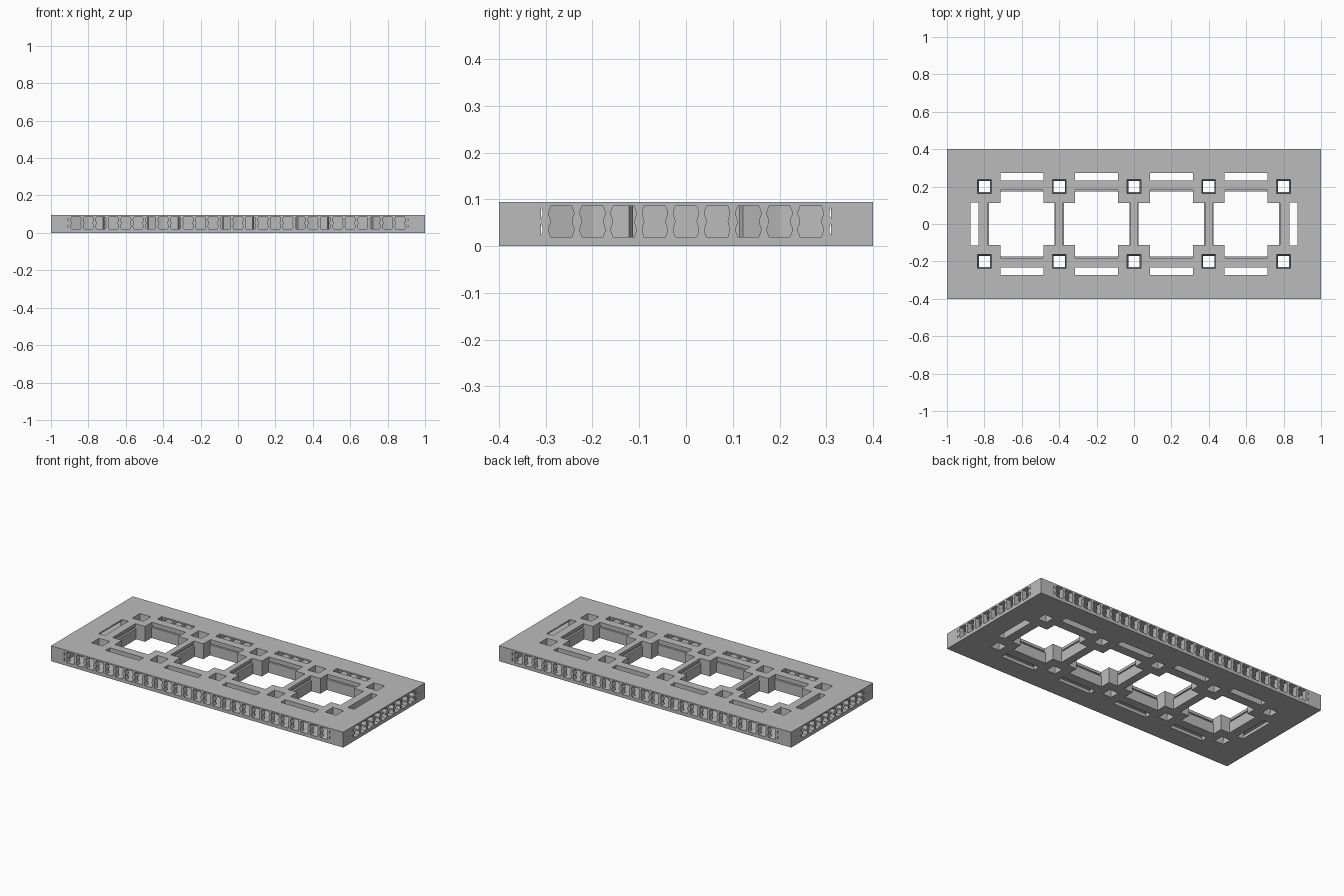
import bpy, bmesh, math
from mathutils import Matrix, Vector

cube = bpy.data.objects.get("Cube")
if cube:
    bpy.data.objects.remove(cube, do_unlink=True)

HX, HY, H = 1.0, 0.4, 0.095      # half sizes and thickness
LOW, HIGH = 0.02, 0.086          # floor and ceiling of the edge galleries
CELL = 0.4
CELLS = [-0.6, -0.2, 0.2, 0.6]   # cell centres along x
NODES = [-0.8, -0.4, 0.0, 0.4, 0.8]

grey = bpy.data.materials.new("plain_grey")
grey.use_nodes = True
grey.diffuse_color = (0.5, 0.5, 0.5, 1)
grey.node_tree.nodes["Principled BSDF"].inputs["Base Color"].default_value = (0.5, 0.5, 0.5, 1)


def prism(bm, points, z0, z1, top_scale=1.0, matrix=Matrix()):
    """Extrude an outline from z0 to z1, optionally widening upward."""
    mid = sum((Vector(p) for p in points), Vector((0, 0))) / len(points)
    tops = [mid + (Vector(p) - mid) * top_scale for p in points]
    low = [bm.verts.new(matrix @ Vector((*p, z0))) for p in points]
    high = [bm.verts.new(matrix @ Vector((*p, z1))) for p in tops]
    bm.faces.new(low)
    bm.faces.new(high)
    for i in range(len(low)):
        j = (i + 1) % len(low)
        bm.faces.new((low[i], low[j], high[j], high[i]))


def rect(cx, cy, hx, hy):
    return [(cx - hx, cy - hy), (cx + hx, cy - hy), (cx + hx, cy + hy), (cx - hx, cy + hy)]


def plus(cx, long, wide_y, wide_x):
    """Cross outline: a square opening with its four corners notched."""
    quarter = [(long, wide_y), (wide_x, wide_y), (wide_x, long)]
    pts = []
    for sx, sy, order in ((1, 1, 1), (-1, 1, -1), (-1, -1, 1), (1, -1, -1)):
        pts += [(cx + sx * x, sy * y) for x, y in quarter[::order]]
    return pts


def to_object(bm, name):
    bmesh.ops.recalc_face_normals(bm, faces=bm.faces)
    mesh = bpy.data.meshes.new(name)
    bm.to_mesh(mesh)
    bm.free()
    mesh.materials.append(grey)
    obj = bpy.data.objects.new(name, mesh)
    bpy.context.collection.objects.link(obj)
    return obj


def cut(target, bm):
    """Subtract a temporary cutter and bake the result."""
    cutter = to_object(bm, "cutter")
    cutter.hide_render = True
    mod = target.modifiers.new("cut", "BOOLEAN")
    mod.operation = "DIFFERENCE"
    mod.solver = "EXACT"
    mod.object = cutter
    bpy.context.view_layer.objects.active = target
    bpy.ops.object.modifier_apply(modifier=mod.name)
    bpy.data.objects.remove(cutter, do_unlink=True)


def edge_frame(angle, distance):
    """Local frame with x along an edge and y running inward from it."""
    return Matrix.Rotation(angle, 4, "Z") @ Matrix.Translation((0, -distance, 0))


# Edges as angle, distance from centre, gallery half length, cell centres
EDGES = {
    "front": (0, HY, 0.91, CELLS),
    "back": (math.pi, HY, 0.91, CELLS),
    "left": (math.pi / 2, HX, 0.31, [0]),
    "right": (-math.pi / 2, HX, 0.31, [0]),
}

# Solid plate
bm = bmesh.new()
prism(bm, rect(0, 0, HX, HY), 0, H)
plate = to_object(bm, "frame_plate")

# Cell openings and square node shafts
bm = bmesh.new()
for cx in CELLS:
    prism(bm, plus(cx, 0.175, 0.112, 0.115), -0.01, H + 0.01)
for nx in NODES:
    for ny in (-0.2, 0.2):
        prism(bm, rect(nx, ny, 0.029, 0.029), -0.01, H + 0.01, 1.3)
cut(plate, bm)

# Slots along the rim
bm = bmesh.new()
for angle, dist, half, mids in EDGES.values():
    for m in mids:
        prism(bm, rect(m, 0.147, 0.115, 0.021), -0.01, H + 0.01,
              matrix=edge_frame(angle, dist))
cut(plate, bm)

# Galleries behind the outer edges, with facets around each node
for pair in (("front", "back"), ("left", "right")):
    bm = bmesh.new()
    for key in pair:
        angle, dist, half, mids = EDGES[key]
        pts = [(half, -0.01), (-half, -0.01), (-half, 0.1)]
        for m in mids:
            pts += [(m - CELL / 2, 0.13), (m - 0.122, 0.11), (m - 0.1, 0.15),
                    (m + 0.1, 0.15), (m + 0.122, 0.11)]
        pts += [(mids[-1] + CELL / 2, 0.13), (half, 0.1)]
        prism(bm, pts, LOW, HIGH, matrix=edge_frame(angle, dist))
    cut(plate, bm)

# Moulded beam sides: a deep groove under a narrow top lip
for grow, z0, z1 in ((0.006, 0.078, H + 0.01), (0.012, 0.066, 0.0785)):
    bm = bmesh.new()
    for cx in CELLS:
        prism(bm, plus(cx, 0.175 + grow, 0.1115, 0.1145), z0, z1)
    cut(plate, bm)

# Wavy balusters standing in the galleries
PITCH = CELL / 6
STEPS = 10
for key, (angle, dist, half, mids) in EDGES.items():
    bm = bmesh.new()
    count = int(half / PITCH + 0.5)
    # stand the outline upright: outline y becomes height
    upright = edge_frame(angle, dist) @ Matrix.Rotation(math.pi / 2, 4, "X")
    for k in range(-count, count):
        u = (k + 0.5) * PITCH
        side = []
        for i in range(STEPS + 1):
            t = i / STEPS
            z = LOW - 0.002 + t * (HIGH - LOW + 0.004)
            side.append((0.0085 + 0.0025 * math.cos(4 * math.pi * t), z))
        pts = [(u + w, z) for w, z in side] + [(u - w, z) for w, z in reversed(side)]
        prism(bm, pts, -0.032, 0, matrix=upright)
    to_object(bm, key + "_balusters")
